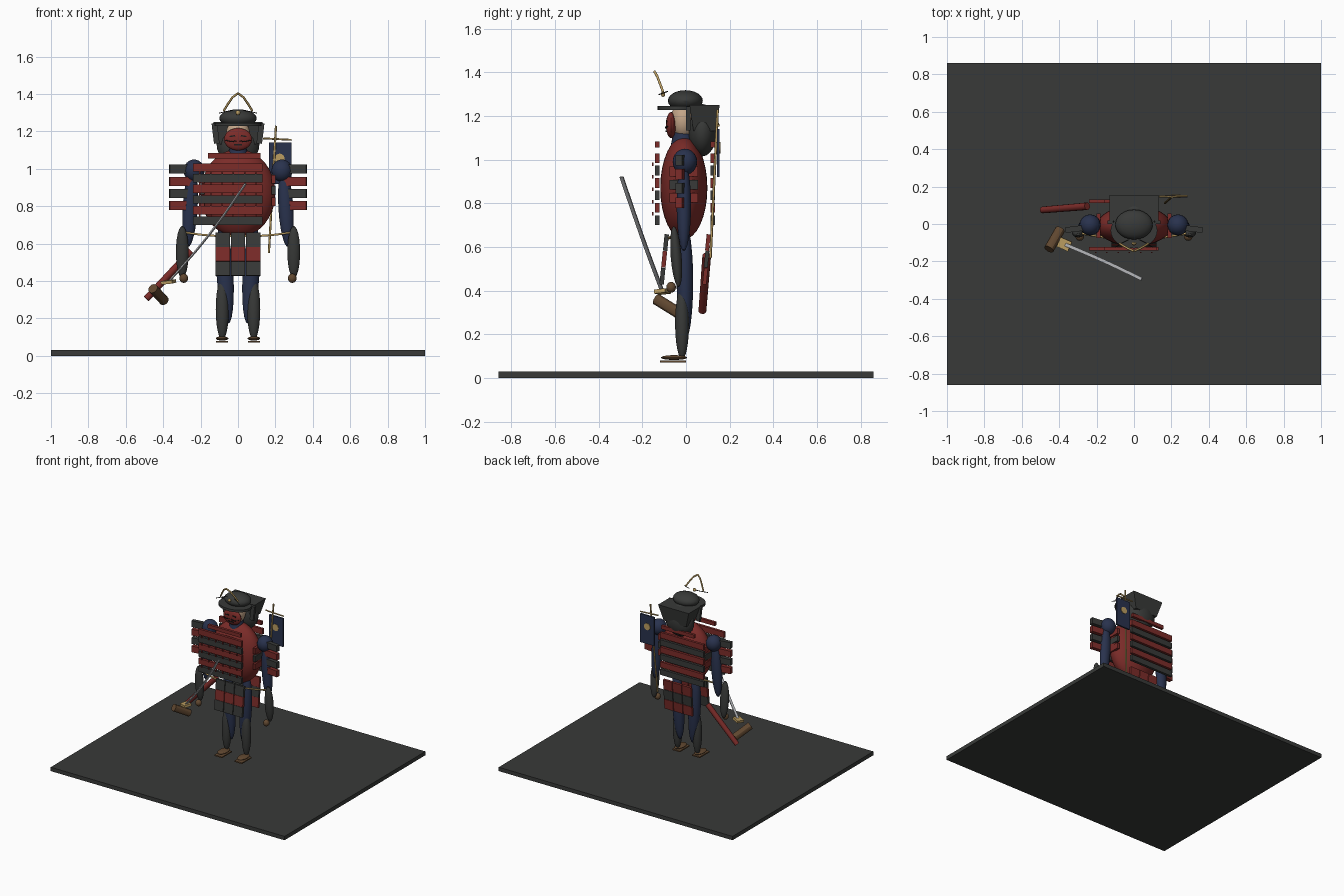
import bpy, math
from mathutils import Vector

if "Cube" in bpy.data.objects:
    bpy.data.objects.remove(bpy.data.objects["Cube"])


def mat(name, r, g, b):
    m = bpy.data.materials.new(name)
    m.diffuse_color = (r, g, b, 1)
    m.use_nodes = True
    m.node_tree.nodes["Principled BSDF"].inputs["Base Color"].default_value = m.diffuse_color
    return m


RED = mat("red", 0.2, 0.025, 0.022)
DARK = mat("dark", 0.04, 0.042, 0.04)
NAVY = mat("navy", 0.022, 0.032, 0.075)
GOLD = mat("gold", 0.5, 0.34, 0.12)
BROWN = mat("brown", 0.12, 0.065, 0.03)
SKIN = mat("skin", 0.55, 0.38, 0.25)
STEEL = mat("steel", 0.45, 0.46, 0.48)
BLACK = mat("black", 0.012, 0.012, 0.012)


def finish(name, m, smooth=False):
    o = bpy.context.object
    o.name = name
    o.data.materials.append(m)
    if smooth:
        bpy.ops.object.transform_apply(location=False, rotation=False, scale=True)
        bpy.ops.object.shade_smooth_by_angle()
    return o


def box(name, loc, size, m, rot=(0, 0, 0)):
    bpy.ops.mesh.primitive_cube_add(size=1, location=loc, rotation=rot)
    bpy.context.object.scale = size
    return finish(name, m)


def ball(name, loc, radii, m, rot=(0, 0, 0), seg=24):
    bpy.ops.mesh.primitive_uv_sphere_add(segments=seg, ring_count=seg // 2, radius=1,
                                         location=loc, rotation=rot)
    bpy.context.object.scale = radii
    return finish(name, m, True)


def rod(name, a, b, r, m, r2=None, n=12):
    a, b = Vector(a), Vector(b)
    d = b - a
    bpy.ops.mesh.primitive_cone_add(vertices=n, radius1=r, radius2=r if r2 is None else r2,
                                    depth=d.length, location=(a + b) / 2,
                                    rotation=d.to_track_quat('Z', 'Y').to_euler())
    return finish(name, m, True)


def cord(name, pts, r, m):
    c = bpy.data.curves.new(name, 'CURVE')
    c.dimensions = '3D'
    c.bevel_depth = r
    c.bevel_resolution = 1
    c.use_fill_caps = True
    s = c.splines.new('POLY')
    s.points.add(len(pts) - 1)
    for p, q in zip(s.points, pts):
        p.co = (*q, 1)
    o = bpy.data.objects.new(name, c)
    bpy.context.collection.objects.link(o)
    c.materials.append(m)
    return o


# display base
box("base", (0, 0, 0.015), (2, 1.72, 0.03), DARK)

# limbs, mirrored left and right
for s in (-1, 1):
    box("sandal_sole", (s * 0.085, -0.06, 0.075), (0.065, 0.12, 0.009), BROWN)
    ball("foot", (s * 0.085, -0.055, 0.093), (0.034, 0.06, 0.011), BROWN)
    ball("shin_guard", (s * 0.084, -0.018, 0.25), (0.035, 0.032, 0.165), DARK)
    ball("thigh", (s * 0.07, -0.005, 0.44), (0.045, 0.038, 0.27), NAVY, (0, s * 0.06, 0))
    ball("shoulder", (s * 0.235, -0.005, 0.99), (0.056, 0.056, 0.06), NAVY)
    ball("upper_arm", (s * 0.256, -0.01, 0.79), (0.04, 0.033, 0.21), NAVY, (0, -s * 0.06, 0))
    ball("forearm_guard", (s * 0.298, -0.045, 0.555), (0.034, 0.025, 0.14), DARK, (0.08, 0, 0))
    ball("hand", (s * 0.29, -0.068, 0.415), (0.023, 0.022, 0.025), BROWN, seg=16)
    # shoulder armour slats
    for i in range(4):
        box("shoulder_slat", (s * 0.303, -0.025, 0.998 - i * 0.065), (0.128, 0.03, 0.048),
            RED if i % 2 else DARK, (0, 0, -s * 0.12))
    # side armour slats hugging the torso
    for i in range(3):
        box("side_slat", (s * 0.19, -0.01, 0.945 - i * 0.06), (0.02, 0.13, 0.045),
            RED if i % 2 == 0 else DARK)

# torso and neck
ball("torso", (0, -0.01, 0.87), (0.2, 0.108, 0.235), RED, seg=32)
rod("collar", (0, -0.015, 1.04), (0, -0.015, 1.14), 0.06, NAVY, 0.04, 20)

# front and back cuirass slats with lacing
for side, y in ((-1, -0.132), (1, 0.122)):
    label = "chest_slat" if side < 0 else "back_slat"
    box(label, (-0.02, y, 1.07), (0.28, 0.02, 0.028), RED)
    for i in range(6):
        z = 1.007 - i * 0.057
        box(label, (-0.055, y, z), (0.37, 0.02, 0.044), DARK if i % 2 else RED)
        if i < 5 and side < 0:
            for j in range(6):
                box("lacing", (-0.205 + j * 0.06, y - 0.02, z - 0.028),
                    (0.008, 0.006, 0.016), RED)

# skirt panels, front and back
for k in (-1, 0, 1):
    for i in range(3):
        z = 0.62 - i * 0.077
        box("front_skirt_panel", (k * 0.081, -0.092 - i * 0.008, z), (0.076, 0.02, 0.076),
            RED if i == 1 else DARK, (-0.1, 0, 0))
        box("back_skirt_panel", (k * 0.081, 0.1 - i * 0.006, z), (0.076, 0.018, 0.076),
            DARK if i == 1 else RED, (-0.1, 0, 0))

# belt cord
cord("belt_cord", [(-0.285, -0.05, 0.66), (-0.2, -0.065, 0.648), (-0.1, -0.08, 0.64),
                   (0.1, -0.08, 0.64), (0.2, -0.065, 0.648), (0.285, -0.05, 0.66)], 0.006, GOLD)

# head and mask
ball("head", (0, -0.012, 1.18), (0.065, 0.058, 0.085), SKIN)
ball("face_mask", (0, -0.068, 1.158), (0.075, 0.024, 0.06), RED)
for s in (-1, 1):
    box("mask_eye", (s * 0.03, -0.088, 1.175), (0.03, 0.008, 0.007), BLACK, (0, s * 0.15, 0))
    cord("mask_whisker", [(s * 0.008, -0.093, 1.15), (s * 0.035, -0.094, 1.145),
                          (s * 0.065, -0.085, 1.152)], 0.003, BLACK)
box("mask_mouth", (0, -0.09, 1.13), (0.045, 0.006, 0.008), BLACK)

# helmet bowl, brim and neck guard
ball("helmet_bowl", (0, -0.003, 1.27), (0.1, 0.08, 0.048), DARK)
bpy.ops.mesh.primitive_cylinder_add(vertices=32, radius=1, depth=1, location=(0, -0.035, 1.237))
bpy.context.object.scale = (0.125, 0.095, 0.018)
finish("helmet_brim", DARK, True)
ball("neck_guard", (0, 0.075, 1.135), (0.115, 0.067, 0.12), DARK)
bpy.ops.mesh.primitive_cone_add(vertices=4, radius1=0.135, radius2=0.185, depth=0.12,
                                location=(0, 0.085, 1.19), rotation=(0, 0, math.pi / 4))
flare = finish("neck_guard_flare", DARK)
bpy.ops.object.transform_apply(location=False)
flare.scale = (1.0, 0.53, 1.0)
for s in (-1, 1):
    box("helmet_side_flap", (s * 0.12, 0.01, 1.19), (0.03, 0.02, 0.11), DARK, (0, s * 0.12, 0))
    cord("helmet_bristle", [(s * 0.03, -0.085, 1.312), (s * 0.07, -0.105, 1.305),
                            (s * 0.1, -0.125, 1.298)], 0.0025, BLACK)
    # crest horns meeting at the top
    cord("crest_horn", [(s * 0.076, -0.105, 1.31), (s * 0.055, -0.118, 1.345),
                        (s * 0.03, -0.132, 1.382), (0, -0.145, 1.404)], 0.006, GOLD)
ball("crest_boss", (0, -0.105, 1.3), (0.013, 0.01, 0.013), GOLD, seg=12)

# back banner
rod("banner_pole", (0.165, 0.112, 0.55), (0.203, 0.145, 1.23), 0.006, GOLD)
rod("banner_crossbar", (0.135, 0.147, 1.163), (0.285, 0.15, 1.155), 0.005, GOLD)
box("banner", (0.226, 0.148, 1.03), (0.118, 0.012, 0.22), NAVY)
rod("banner_disc", (0.223, 0.138, 1.055), (0.223, 0.158, 1.055), 0.026, GOLD, n=24)

# sheath and sword
rod("sheath", (-0.25, 0.095, 0.56), (-0.49, 0.075, 0.305), 0.02, RED, 0.018)
rod("sword_grip", (-0.455, -0.135, 0.36), (-0.395, -0.03, 0.295), 0.027, BROWN)
guard = Vector((-0.372, -0.108, 0.395))
tip = Vector((0.04, -0.295, 0.92))
box("sword_guard", guard, (0.066, 0.055, 0.018), GOLD, (0.1, -0.1, -0.42))
bow = Vector((0.012, 0.0, -0.01))
pts = [guard.lerp(tip, t / 6) + bow * math.sin(math.pi * t / 6) for t in range(7)]
for a, b in zip(pts, pts[1:]):
    o = box("sword_blade", (a + b) / 2, (0.018, 0.007, (b - a).length * 1.02), STEEL)
    o.rotation_euler = (b - a).to_track_quat('Z', 'Y').to_euler()
